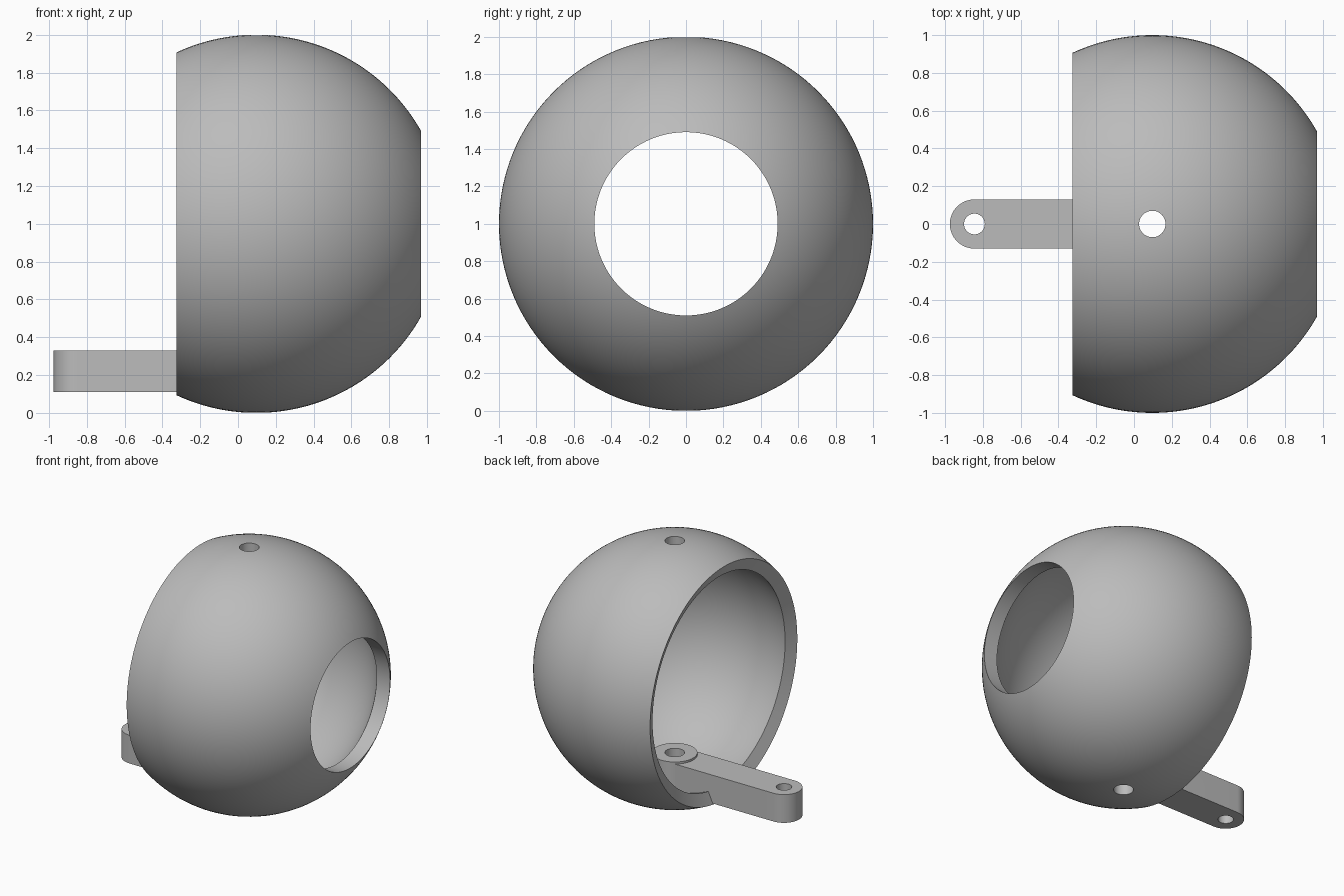
import bpy, bmesh, math
from mathutils import Matrix, Vector

if "Cube" in bpy.data.objects:
    bpy.data.objects.remove(bpy.data.objects["Cube"])

grey = bpy.data.materials.new("plain grey")
grey.use_nodes = True
colour = (0.5, 0.5, 0.5, 1)
grey.diffuse_color = colour
grey.node_tree.nodes["Principled BSDF"].inputs["Base Color"].default_value = colour

CX = 0.097          # pivot axis and shell centre
OUTER, INNER = 1.0, 0.9
PORT = 0.49         # radius of the round port on the left
END_X = -0.845      # centre of the arm's rounded tip
ARM_Z = (0.11, 0.33)


def make_object(name, bm):
    bmesh.ops.recalc_face_normals(bm, faces=bm.faces)
    mesh = bpy.data.meshes.new(name)
    bm.to_mesh(mesh)
    bm.free()
    mesh.materials.append(grey)
    obj = bpy.data.objects.new(name, mesh)
    bpy.context.collection.objects.link(obj)
    return obj


def extruded(name, outline, z0, z1):
    bm = bmesh.new()
    face = bm.faces.new([bm.verts.new((x, y, z0)) for x, y in outline])
    top = bmesh.ops.extrude_face_region(bm, geom=[face])
    verts = [v for v in top["geom"] if isinstance(v, bmesh.types.BMVert)]
    bmesh.ops.translate(bm, verts=verts, vec=(0, 0, z1 - z0))
    return make_object(name, bm)


def arc(cx, r, a0, a1, n):
    angles = [a0 + (a1 - a0) * i / n for i in range(n + 1)]
    return [(cx + r * math.cos(a), r * math.sin(a)) for a in angles]


def cylinder(name, x, r, z0, z1):
    return extruded(name, arc(x, r, 0, math.tau, 48)[:-1], z0, z1)


def boolean(obj, other, operation):
    mod = obj.modifiers.new(operation.title(), "BOOLEAN")
    mod.operation, mod.object, mod.solver = operation, other, "EXACT"
    other.hide_render = True
    other.hide_set(True)


# Hollow shell: thick arc turned about the x axis, radial rim, straight port
rim = math.acos(-0.422)
profile = arc(CX, OUTER, math.asin(PORT), rim, 48)
profile += arc(CX, INNER, rim, math.asin(PORT / INNER), 48)
bm = bmesh.new()
ring = [bm.verts.new((x, 0, 1 + r)) for x, r in profile]
edges = [bm.edges.new((a, b)) for a, b in zip(ring, ring[1:] + ring[:1])]
bmesh.ops.spin(bm, geom=ring + edges, cent=(0, 0, 1), axis=(1, 0, 0),
               angle=math.tau, steps=128, use_merge=True)
bmesh.ops.remove_doubles(bm, verts=bm.verts, dist=1e-5)
shell = make_object("shell", bm)

# Lever arm with a rounded tip, and the pivot boss it grows from
tip = arc(END_X, 0.13, math.pi / 2, math.pi * 1.5, 32)
arm = extruded("lever_arm", tip + [(CX, -0.13), (CX, 0.13)], *ARM_Z)
boss = cylinder("pivot_boss", CX, 0.16, 0.06, 0.346)

# Pivot bore through top and bottom, and the hole in the arm tip
bore = cylinder("pivot_bore_cutter", CX, 0.07, -0.2, 2.2)
tip_hole = cylinder("tip_hole_cutter", END_X, 0.055, 0, 0.5)

boolean(shell, arm, "UNION")
boolean(shell, boss, "UNION")
boolean(shell, bore, "DIFFERENCE")
boolean(shell, tip_hole, "DIFFERENCE")

# Bake the joined body and drop the helpers
bpy.context.view_layer.update()
graph = bpy.context.evaluated_depsgraph_get()
baked = bpy.data.meshes.new_from_object(shell.evaluated_get(graph))
shell.modifiers.clear()
shell.data = baked
shell.name = "shell_with_lever_arm"
for helper in (arm, boss, bore, tip_hole):
    bpy.data.objects.remove(helper)

bpy.ops.object.select_all(action="DESELECT")
shell.select_set(True)
bpy.context.view_layer.objects.active = shell
bpy.ops.object.shade_smooth_by_angle(angle=math.radians(30))
